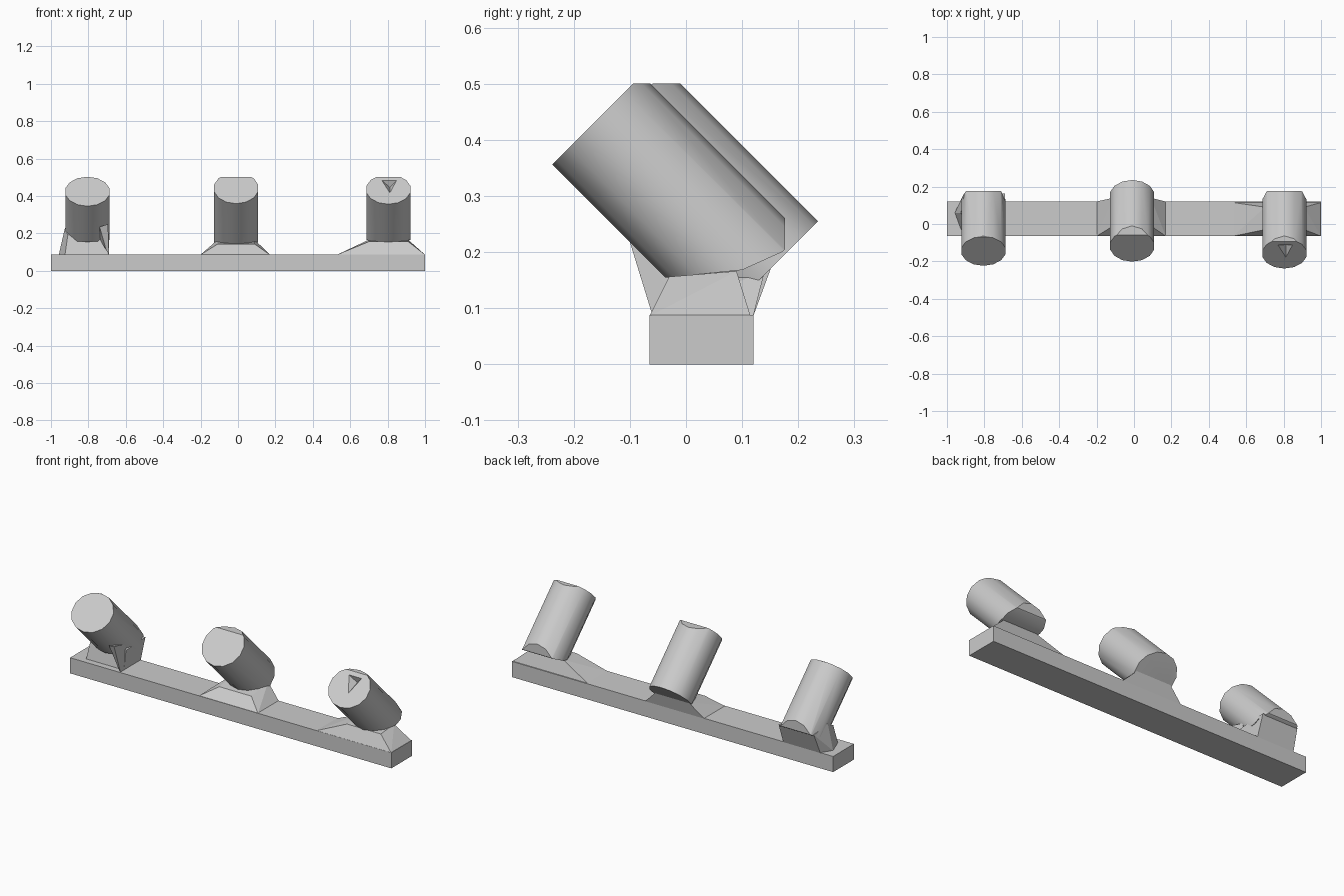
import bpy, bmesh
from math import sqrt
from mathutils import Vector, Matrix

if "Cube" in bpy.data.objects:
    bpy.data.objects.remove(bpy.data.objects["Cube"])

R = sqrt(0.5)


def make_object(name, bm):
    bmesh.ops.recalc_face_normals(bm, faces=bm.faces)
    mesh = bpy.data.meshes.new(name)
    bm.to_mesh(mesh)
    bm.free()
    ob = bpy.data.objects.new(name, mesh)
    bpy.context.collection.objects.link(ob)
    return ob


def hull(name, points):
    bm = bmesh.new()
    for p in points:
        bm.verts.new(p)
    res = bmesh.ops.convex_hull(bm, input=bm.verts)
    loose = [v for v in bm.verts if not v.link_faces]
    bmesh.ops.delete(bm, geom=loose, context='VERTS')
    bmesh.ops.dissolve_limit(bm, angle_limit=0.01, verts=bm.verts, edges=bm.edges)
    return make_object(name, bm)


def rect(x0, x1, y0, y1, z0, z1=None):
    """Rectangle of points, with front height z0 and back height z1."""
    z1 = z0 if z1 is None else z1
    return [(x0, y0, z0), (x1, y0, z0), (x1, y1, z1), (x0, y1, z1)]


def lamp(name, x, s0, s1, t0, t1, cuts):
    """Tilted can: s runs down and back along the axis, t across it."""
    bm = bmesh.new()
    bmesh.ops.create_cone(bm, cap_ends=True, segments=14, radius1=1, radius2=1, depth=1)
    across, axis = Vector((0, R, R)), Vector((0, R, -R))
    c = Vector((x, 0, 0)) + across * (t0 + t1) / 2 + axis * (s0 + s1) / 2
    cols = [Vector((0.121, 0, 0)), across * (t1 - t0) / 2 * 1.015, axis * (s1 - s0)]
    m = Matrix([[cols[j][i] for j in range(3)] + [c[i]] for i in range(3)] + [[0, 0, 0, 1]])
    bmesh.ops.transform(bm, matrix=m, verts=bm.verts)
    # clip the can ends flat
    for co, no in cuts:
        geom = bm.verts[:] + bm.edges[:] + bm.faces[:]
        cut = bmesh.ops.bisect_plane(bm, geom=geom, plane_co=Vector(co) + Vector((x, 0, 0)),
                                     plane_no=no, clear_outer=True)
        edges = [g for g in cut['geom_cut'] if isinstance(g, bmesh.types.BMEdge)]
        if edges:
            bmesh.ops.edgenet_fill(bm, edges=edges)
    ob = make_object(name, bm)
    bpy.ops.object.select_all(action='DESELECT')
    ob.select_set(True)
    bpy.context.view_layer.objects.active = ob
    bpy.ops.object.shade_smooth_by_angle(angle=0.5)
    return ob


# mounting bar
hull("mounting_bar", rect(-1, 1, -0.065, 0.12, 0) + rect(-1, 1, -0.065, 0.12, 0.088))

# lamp cans
top = ((0, 0, 0.5), (0, 0, 1))
side_cuts = [top, ((0, 0.176, 0), (0, 1, 0)),
             ((0, -0.03, 0.155), (0, 0.1, -1)), ((0, 0.1, 0.168), (0, 0.45, -1))]
lamp("left_lamp", -0.805, -0.402, -0.02, 0.088, 0.307, side_cuts)
right = lamp("right_lamp", 0.804, -0.42, -0.02, 0.085, 0.307, side_cuts)
lamp("centre_lamp", -0.01, -0.396, -0.014, 0.113, 0.345,
     [top, ((0, 0, 0.13), (0, 0, -1)), ((0, 0.12, 0.14), (0, 0.6, -1))])

# three-sided dent in the right lens
ax = Vector((0, R, -R))
ac = Vector((0, R, R))
tri = [Vector((px, 0, 0)) + ac * t - ax * 0.44
       for px, t in ((0.745, 0.272), (0.868, 0.272), (0.812, 0.125))]
deep = [Vector((0.812, 0, 0)) + ac * 0.245 - ax * 0.385]
dent = hull("lens_dent_cutter", tri + deep)
dent.hide_render = True
dent.hide_viewport = True
mod = right.modifiers.new("lens_dent", 'BOOLEAN')
mod.operation = 'DIFFERENCE'
mod.solver = 'EXACT'
mod.object = dent

# sloping pedestals
hull("right_pedestal", rect(0.53, 1, -0.065, 0.115, 0.086)
     + rect(0.7, 0.91, -0.03, 0.09, 0.156, 0.166))
hull("centre_pedestal", rect(-0.2, 0.17, -0.065, 0.12, 0.086)
     + rect(-0.11, 0.09, -0.01, 0.14, 0.142, 0.165))

# left bracket with a pointed outer side and a front fin
hull("left_bracket", [(-0.958, 0.06, 0.086), (-0.92, 0.12, 0.086), (-0.69, 0.12, 0.086),
                      (-0.69, -0.03, 0.086), (-0.925, -0.03, 0.086), (-0.925, 0.06, 0.23)]
     + rect(-0.91, -0.69, -0.01, 0.162, 0.19, 0.2))
hull("left_bracket_fin", [(-0.69, -0.06, 0.088), (-0.705, -0.06, 0.11), (-0.69, 0.0, 0.088),
                          (-0.695, -0.11, 0.25), (-0.74, -0.09, 0.235),
                          (-0.70, 0.0, 0.22), (-0.74, 0.0, 0.17)])
